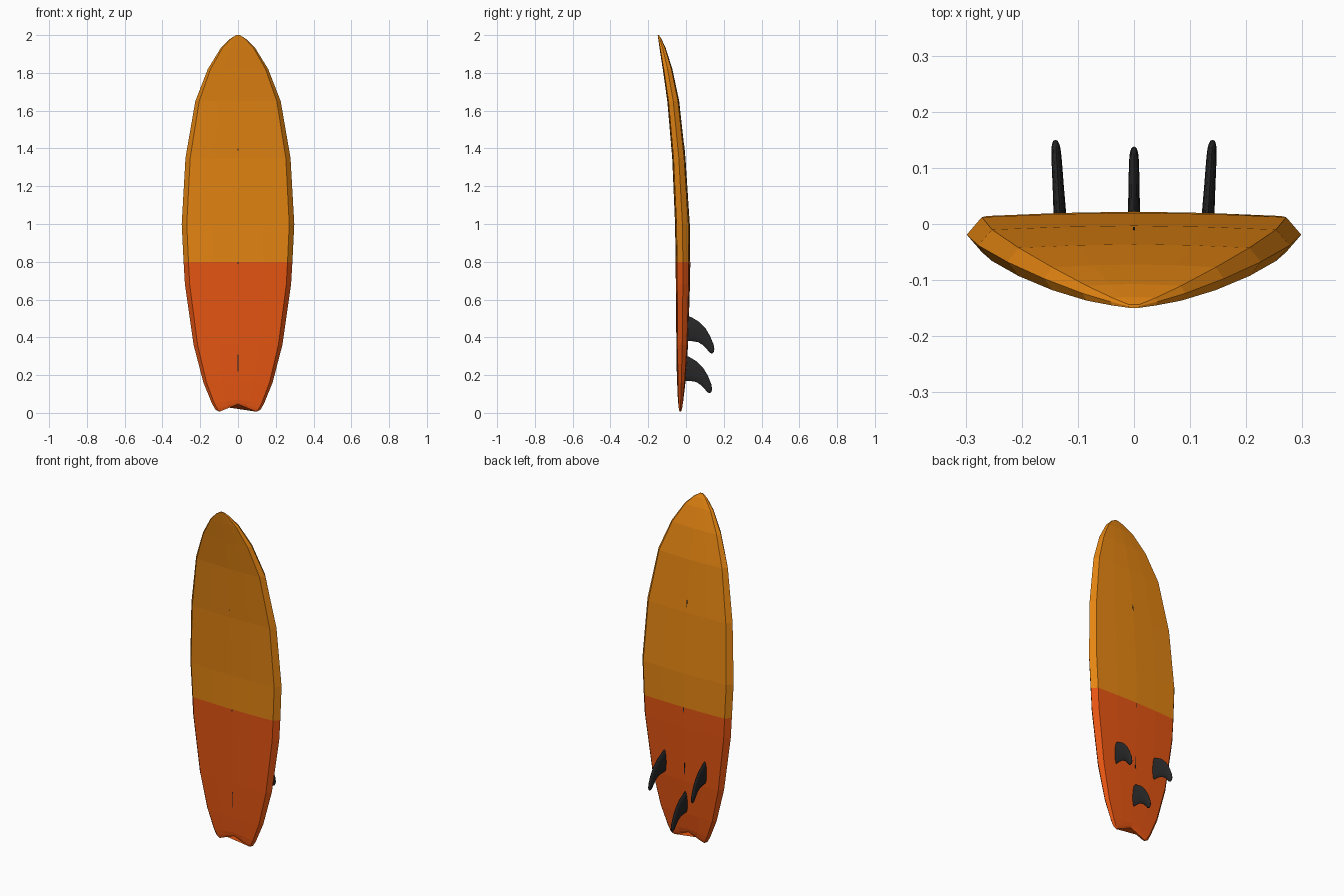
import bpy, bmesh, math
from mathutils import Vector

if "Cube" in bpy.data.objects:
    bpy.data.objects.remove(bpy.data.objects["Cube"])


def material(name, rgb):
    m = bpy.data.materials.new(name)
    m.use_nodes = True
    m.diffuse_color = (*rgb, 1)
    m.node_tree.nodes["Principled BSDF"].inputs["Base Color"].default_value = (*rgb, 1)
    return m


amber = material("amber orange", (0.78, 0.235, 0.006))
red = material("red orange", (0.78, 0.09, 0.006))
black = material("black", (0.02, 0.02, 0.02))


def loft(name, rings, mats):
    """Skin closed rings of equal length and cap both ends."""
    bm = bmesh.new()
    rows = [[bm.verts.new(p) for p in ring] for ring in rings]
    n = len(rows[0])
    for a, b in zip(rows, rows[1:]):
        for i in range(n):
            j = (i + 1) % n
            bm.faces.new((a[i], a[j], b[j], b[i]))
    bm.faces.new(rows[0])
    bm.faces.new(rows[-1])
    bmesh.ops.recalc_face_normals(bm, faces=bm.faces)
    me = bpy.data.meshes.new(name)
    bm.to_mesh(me)
    bm.free()
    for m in mats:
        me.materials.append(m)
    ob = bpy.data.objects.new(name, me)
    bpy.context.collection.objects.link(ob)
    return ob


# Board stations: height, half width, front y, back y, tail notch lift
stations = [
    (0.006, 0.100, -0.036, -0.024, 0.040),
    (0.018, 0.120, -0.040, -0.019, 0.036),
    (0.050, 0.138, -0.043, -0.014, 0.020),
    (0.16, 0.183, -0.047, -0.003, 0),
    (0.36, 0.235, -0.051, 0.011, 0),
    (0.68, 0.281, -0.054, 0.021, 0),
    (0.80, 0.288, -0.055, 0.022, 0),
    (1.00, 0.298, -0.058, 0.020, 0),
    (1.35, 0.278, -0.073, -0.003, 0),
    (1.65, 0.226, -0.099, -0.036, 0),
    (1.82, 0.160, -0.123, -0.072, 0),
    (1.93, 0.092, -0.140, -0.107, 0),
    (1.98, 0.042, -0.147, -0.130, 0),
    (2.00, 0.010, -0.150, -0.143, 0),
]


def board_ring(z, w, front, back, lift):
    deck = w * 0.91
    t = back - front
    half = [(0, back), (deck / 2, back - 0.03 * t), (deck, back - 0.1 * t),
            (w, (front + back) / 2),
            (deck, front + 0.1 * t), (deck / 2, front + 0.03 * t), (0, front)]
    ring = half + [(-x, y) for x, y in half[-2:0:-1]]
    return [(x, y, z + lift * (1 - abs(x) / w)) for x, y in ring]


board = loft("board", [board_ring(*s) for s in stations], [amber, red])
for f in board.data.polygons:
    f.material_index = 1 if f.center.z < 0.8 else 0


# Fins: pairs of leading and trailing outline points (y, z) with thickness
fin_sections = [
    ((-0.02, 0.525), (-0.02, 0.380), 0.011),
    ((0.03, 0.506), (0.03, 0.380), 0.011),
    ((0.07, 0.482), (0.065, 0.374), 0.010),
    ((0.105, 0.445), (0.092, 0.357), 0.0095),
    ((0.128, 0.406), (0.112, 0.335), 0.009),
    ((0.146, 0.362), (0.124, 0.320), 0.008),
    ((0.150, 0.338), (0.134, 0.315), 0.006),
    ((0.147, 0.322), (0.142, 0.316), 0.002),
]


def fin(name, x, dy, dz, cant):
    rings = []
    for lead, trail, thick in fin_sections:
        a, b = Vector((0, *lead)), Vector((0, *trail))
        ring = []
        for k in range(12):
            ang = math.tau * k / 12
            p = a.lerp(b, 0.5 - 0.5 * math.cos(ang))
            side = thick * math.sin(ang)
            ring.append((x + side + cant * p.y, p.y + dy, p.z + dz))
        rings.append(ring)
    ob = loft(name, rings, [black])
    bpy.ops.object.select_all(action="DESELECT")
    ob.select_set(True)
    bpy.context.view_layer.objects.active = ob
    bpy.ops.object.shade_smooth_by_angle(angle=math.radians(50))


fin("left_fin", 0.131, 0, 0, 0.06)
fin("right_fin", -0.131, 0, 0, -0.06)
fin("center_fin", 0, -0.012, -0.21, 0)


# Exposed bits of the centre stringer
def surface_y(z, col):
    for a, b in zip(stations, stations[1:]):
        if a[0] <= z <= b[0]:
            return a[col] + (b[col] - a[col]) * (z - a[0]) / (b[0] - a[0])


def seam(name, z0, z1, col, out):
    rings = []
    for z in (z0, z1):
        y = surface_y(z, col)
        rings.append([(x, y + d, z) for x, d in
                      ((-0.002, -out), (0.002, -out), (0.002, out), (-0.002, out))])
    loft(name, rings, [black])


seam("front_stringer_low", 0.22, 0.31, 2, 0.001)
seam("front_stringer_middle", 0.788, 0.799, 2, 0.001)
seam("front_stringer_high", 1.39, 1.40, 2, 0.001)
seam("back_stringer_low", 0.40, 0.47, 3, 0.001)
seam("back_stringer_middle", 0.77, 0.799, 3, 0.001)
seam("back_stringer_high", 1.38, 1.42, 3, 0.001)
